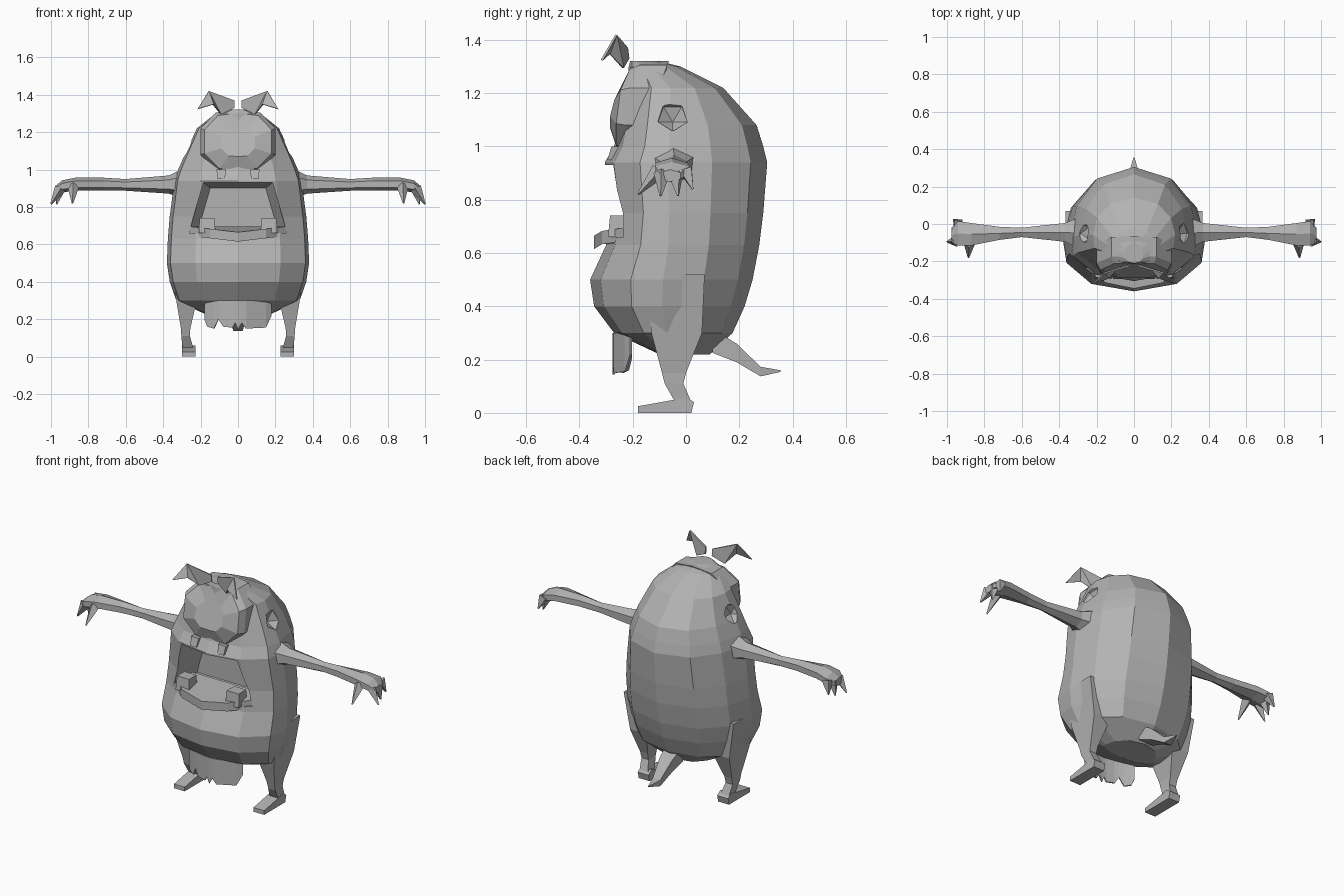
import bpy, bmesh, math
from mathutils import Vector

cube = bpy.data.objects.get("Cube")
if cube:
    bpy.data.objects.remove(cube, do_unlink=True)

grey = bpy.data.materials.new("plain grey")
grey.use_nodes = True
colour = (0.45, 0.45, 0.45, 1)
grey.diffuse_color = colour
grey.node_tree.nodes["Principled BSDF"].inputs["Base Color"].default_value = colour


def finish(name, bm):
    bmesh.ops.recalc_face_normals(bm, faces=bm.faces[:])
    mesh = bpy.data.meshes.new(name)
    bm.to_mesh(mesh)
    bm.free()
    mesh.materials.append(grey)
    ob = bpy.data.objects.new(name, mesh)
    bpy.context.collection.objects.link(ob)
    return ob


def loft(name, rings):
    """Skin a list of equal point rings and cap both ends."""
    bm = bmesh.new()
    loops = [[bm.verts.new(p) for p in ring] for ring in rings]
    n = len(loops[0])
    for a, b in zip(loops, loops[1:]):
        for i in range(n):
            j = (i + 1) % n
            bm.faces.new((a[i], a[j], b[j], b[i]))
    bm.faces.new(loops[0])
    bm.faces.new(loops[-1])
    return finish(name, bm)


def tube(name, axis, sections, sides=4, side=1):
    """Loft (position, centre a, centre b, half a, half b) along an axis."""
    rings = []
    grow = 1 / math.cos(math.pi / sides)
    for pos, ca, cb, ha, hb in sections:
        ring = []
        for i in range(sides):
            t = 2 * math.pi * (i + 0.5) / sides
            p = [ca + ha * grow * math.cos(t), cb + hb * grow * math.sin(t)]
            p.insert("xyz".index(axis), pos)
            ring.append((p[0] * side, p[1], p[2]))
        rings.append(ring)
    return loft(name, rings)


def spike(name, base, tip, radius, side):
    base = Vector((base[0] * side, base[1], base[2]))
    tip = Vector((tip[0] * side, tip[1], tip[2]))
    bm = bmesh.new()
    bmesh.ops.create_cone(bm, cap_ends=True, segments=4, radius1=radius,
                          radius2=0.004, depth=(tip - base).length)
    ob = finish(name, bm)
    ob.rotation_euler = (tip - base).to_track_quat("Z", "Y").to_euler()
    ob.location = (base + tip) / 2
    return ob


def carve(target, cutter):
    cutter.hide_render = True
    bpy.context.view_layer.update()
    mod = target.modifiers.new("carve", "BOOLEAN")
    mod.operation, mod.object, mod.solver = "DIFFERENCE", cutter, "EXACT"
    bpy.context.view_layer.objects.active = target
    bpy.ops.object.modifier_apply(modifier=mod.name)
    bpy.data.objects.remove(cutter, do_unlink=True)


# Body: height, half width, front, back
half = [(0, 1), (.58, .82), (.9, .4), (1, -.1), (.95, -.5), (.6, -.87), (0, -1)]
outline = half + [(-x, t) for x, t in half[-2:0:-1]]
levels = [(.22, .16, -.10, .09), (.30, .33, -.27, .175), (.40, .365, -.345, .22),
          (.50, .38, -.36, .25), (.63, .375, -.30, .275), (.75, .365, -.28, .29),
          (.94, .34, -.305, .305), (1.0, .32, -.27, .29), (1.08, .285, -.25, .265),
          (1.22, .22, -.22, .14), (1.30, .12, -.215, -.02), (1.32, .05, -.21, -.1)]
rings = []
for z, w, front, back in levels:
    mid = min(-.04, (front + back) / 2)
    rings.append([(x * w, mid + t * (back - mid if t > 0 else mid - front), z)
                  for x, t in outline])
body = loft("body", rings)

# Mouth cavity
mouth = [(-.26, .66), (.26, .66), (.24, .74), (.185, .93), (-.185, .93), (-.24, .74)]
carve(body, loft("mouth_cutter", [[(x * k, y, .79 + (z - .79) * k) for x, z in mouth]
                                  for y, k in ((-.5, 1), (-.22, 1), (-.09, .8))]))

# Side sockets
for s in (1, -1):
    bm = bmesh.new()
    bmesh.ops.create_icosphere(bm, subdivisions=1, radius=.065)
    socket = finish("socket_cutter", bm)
    socket.location = (.285 * s, -.05, 1.12)
    carve(body, socket)

# Large central eye
rim = [(0, 1.32), (.12, 1.305), (.2, 1.22), (.2, 1.08), (.11, .99)]
rim = rim + [(0, .985)] + [(-x, z) for x, z in rim[:0:-1]]
loft("eye", [[(x * k, y + max(0, z - 1.18) * .4, 1.14 + (z - 1.14) * k) for x, z in rim]
             for y, k in ((-.12, 1), (-.225, 1), (-.262, .9), (-.285, .45))])

# Lower lip and teeth
lip = [(-.26, -.12), (-.265, -.22), (-.15, -.315), (0, -.345),
       (.15, -.315), (.265, -.22), (.26, -.12)]
loft("lower_lip", [[(x, y, z + abs(x) * .12) for x, y in lip] for z in (.615, .665)])

for s in (1, -1):
    side = "left" if s > 0 else "right"
    tube(side + "_tooth", "z", [(.66, .165, -.255, .045, .038),
                                (.74, .165, -.25, .04, .035)], 4, s)
    tube(side + "_lid_peg", "z", [(.95, .09, -.27, .02, .025),
                                  (1.0, .09, -.255, .025, .025)], 4, s)

    # Leaf shaped tuft above the brow
    leaf = [(.02, -.225, 1.37), (.155, -.265, 1.42), (.215, -.32, 1.325),
            (.13, -.29, 1.35), (.09, -.24, 1.295), (.02, -.22, 1.33)]
    bm = bmesh.new()
    v = [bm.verts.new((x * s, y, z)) for x, y, z in leaf]
    for ids in ((0, 1, 4, 5), (1, 3, 4), (1, 2, 3)):
        bm.faces.new([v[i] for i in ids])
    tuft = finish(side + "_tuft", bm)
    tuft.modifiers.new("thickness", "SOLIDIFY").thickness = .008

    # Arm and hand
    tube(side + "_arm", "x", [(.28, -.05, .925, .09, .075), (.37, -.045, .92, .05, .042),
                              (.60, -.045, .918, .025, .027), (.72, -.05, .922, .035, .03),
                              (.87, -.055, .922, .06, .03), (.94, -.05, .91, .065, .028),
                              (.975, -.06, .89, .04, .02)], 6, s)
    for i, (base, tip) in enumerate([((.95, -.09, .90), (1.0, -.095, .815)),
                                     ((.95, -.04, .90), (.97, -.03, .815)),
                                     ((.94, 0, .91), (.965, .025, .84)),
                                     ((.88, -.10, .91), (.885, -.18, .82))]):
        spike(f"{side}_finger_{i + 1}", base, tip, .032, s)

    # Leg and foot
    tube(side + "_leg", "z", [(.52, .335, -.04, .03, .11), (.30, .275, -.035, .055, .095),
                              (.15, .28, -.045, .025, .045), (.11, .28, -.045, .023, .035),
                              (.03, .265, -.005, .03, .03)], 4, s)
    foot = [(-.18, 0), (.02, 0), (.03, .04), (0, .06), (-.04, .05), (-.18, .025)]
    loft(side + "_foot", [[(x * s, y, z) for y, z in foot] for x in (.228, .3)])

# Tail
tube("tail", "y", [(.10, 0, .27, .05, .045), (.19, 0, .225, .04, .035),
                   (.28, 0, .155, .025, .018), (.355, 0, .157, .003, .003)])

# Ragged cloth under the belly
hem = [(-.18, .2), (-.165, .16), (-.13, .15), (-.105, .2), (-.08, .16), (-.03, .155),
       (-.015, .18), (0, .145), (.02, .18), (.045, .15), (.15, .155), (.18, .22)]
bm = bmesh.new()
strip = [[bm.verts.new((x, -.275 + 2 * x * x, z)) for z in (.3, low)] for x, low in hem]
for a, b in zip(strip, strip[1:]):
    bm.faces.new((a[0], b[0], b[1], a[1]))
cloth = finish("loin_cloth", bm)
cloth.modifiers.new("thickness", "SOLIDIFY").thickness = .008
